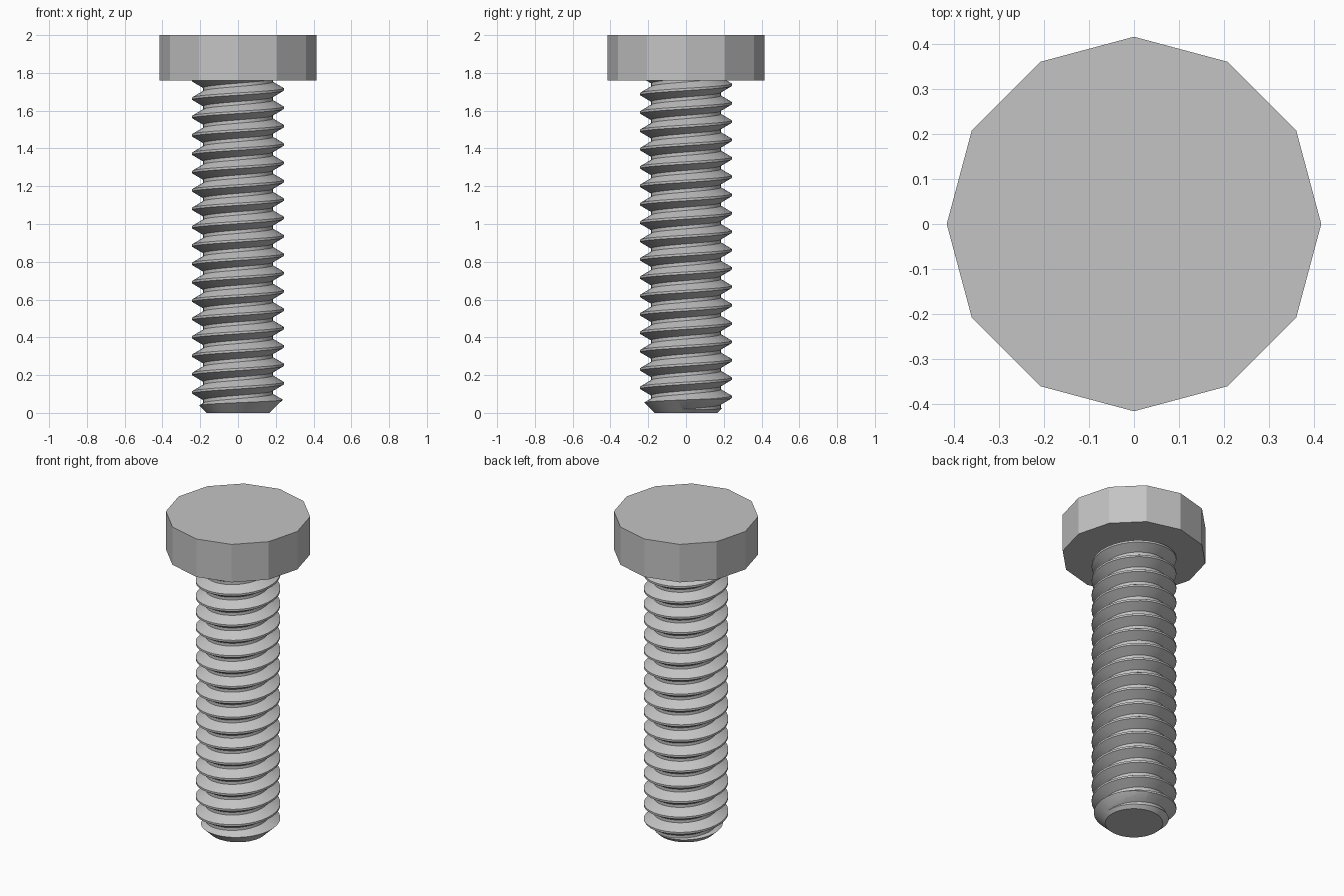
import bpy
import bmesh
from math import cos, sin, pi, radians

cube = bpy.data.objects.get("Cube")
if cube:
    bpy.data.objects.remove(cube, do_unlink=True)

SEGMENTS = 36
PITCH = 0.0972
TURNS = 25
ROOT, CREST = 0.185, 0.243
HEAD_RADIUS, HEAD_BOTTOM, TOP = 0.415, 1.76, 2.0
CREST_Z = 0.06      # height of the lowest crest on the +x side

steel = bpy.data.materials.new("grey steel")
steel.use_nodes = True
GREY = (0.55, 0.55, 0.55, 1)
steel.diffuse_color = GREY
steel.node_tree.nodes["Principled BSDF"].inputs["Base Color"].default_value = GREY


def make_object(name, bm):
    bmesh.ops.recalc_face_normals(bm, faces=bm.faces)
    mesh = bpy.data.meshes.new(name)
    bm.to_mesh(mesh)
    bm.free()
    mesh.materials.append(steel)
    obj = bpy.data.objects.new(name, mesh)
    bpy.context.collection.objects.link(obj)
    return obj


def stack_rings(name, profile, sides):
    """Closed solid from (radius, height) rings."""
    bm = bmesh.new()
    rings = [[bm.verts.new((r * cos(2 * pi * i / sides), r * sin(2 * pi * i / sides), z))
              for i in range(sides)] for r, z in profile]
    for low, high in zip(rings, rings[1:]):
        for i in range(sides):
            j = (i + 1) % sides
            bm.faces.new((low[i], low[j], high[j], high[i]))
    bm.faces.new(rings[0])
    bm.faces.new(rings[-1])
    return make_object(name, bm)


def make_thread(name):
    """Right-handed helical solid, longer than needed at both ends."""
    bm = bmesh.new()
    section = [(ROOT, -0.41), (CREST, -0.0625), (CREST, 0.0625), (ROOT, 0.41)]
    start = CREST_Z - 3 * PITCH
    steps = TURNS * SEGMENTS
    rows = []
    for s in range(steps + 1):
        a = 2 * pi * s / SEGMENTS
        rows.append([bm.verts.new((r * cos(a), r * sin(a),
                                   start + PITCH * (s / SEGMENTS + t)))
                     for r, t in section])
    for s in range(steps):
        here, after = rows[s], rows[s + 1]
        for k in range(3):
            bm.faces.new((here[k], after[k], after[k + 1], here[k + 1]))
        if s + SEGMENTS < steps:   # root strip joining to the next turn
            bm.faces.new((here[3], after[3],
                          rows[s + SEGMENTS + 1][0], rows[s + SEGMENTS][0]))
    # close both ends with fans
    caps = bmesh.ops.holes_fill(bm, edges=[e for e in bm.edges if e.is_boundary], sides=0)
    bmesh.ops.poke(bm, faces=caps["faces"])
    return make_object(name, bm)


# Threaded shank, trimmed to length with a chamfered tip
shank = make_thread("threaded_shank")
blank = stack_rings("shank_blank", [(0.165, 0), (0.265, 0.096), (0.265, HEAD_BOTTOM + 0.01)], SEGMENTS * 2)
blank.hide_render = True
trim = shank.modifiers.new("trim", "BOOLEAN")
trim.operation = "INTERSECT"
trim.solver = "EXACT"
trim.object = blank
bpy.context.view_layer.objects.active = shank
bpy.ops.object.modifier_apply(modifier=trim.name)
bpy.data.objects.remove(blank, do_unlink=True)

bpy.ops.object.select_all(action="DESELECT")
shank.select_set(True)
bpy.ops.object.shade_smooth_by_angle(angle=radians(30))

# Twelve-sided head
stack_rings("head", [(HEAD_RADIUS, HEAD_BOTTOM), (HEAD_RADIUS, TOP)], 12)
